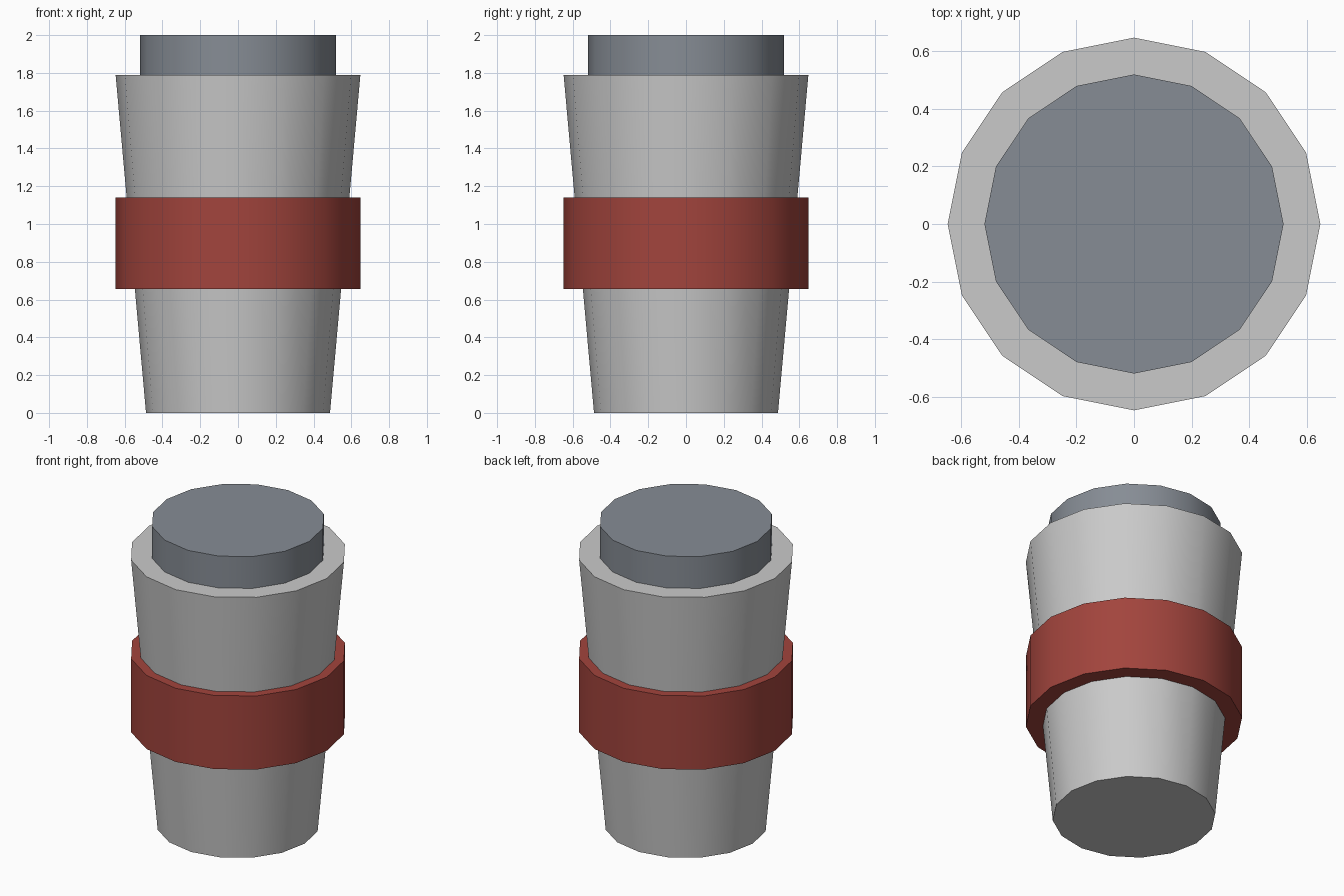
import bpy
import math

if "Cube" in bpy.data.objects:
    bpy.data.objects.remove(bpy.data.objects["Cube"])

SIDES = 16


def material(name, rgb):
    mat = bpy.data.materials.new(name)
    mat.diffuse_color = (*rgb, 1.0)
    mat.use_nodes = True
    mat.node_tree.nodes["Principled BSDF"].inputs["Base Color"].default_value = mat.diffuse_color
    return mat


def drum(name, r_bottom, r_top, z0, z1, mat):
    """Closed 16-sided drum or taper, smooth around the wall with sharp rims."""
    bpy.ops.mesh.primitive_cone_add(
        vertices=SIDES, radius1=r_bottom, radius2=r_top, depth=z1 - z0,
        end_fill_type='NGON', location=(0, 0, (z0 + z1) / 2))
    obj = bpy.context.object
    obj.name = name
    obj.data.materials.append(mat)
    bpy.ops.object.shade_smooth_by_angle(angle=math.radians(35))
    return obj


light_grey = material("light_grey", (0.59, 0.59, 0.59))
slate = material("slate_grey", (0.24, 0.265, 0.30))
red = material("brick_red", (0.36, 0.058, 0.046))

# Tapered cup
drum("cup_body", 0.487, 0.648, 0.0, 1.79, light_grey)
# Grip band around the middle
drum("grip_band", 0.648, 0.648, 0.655, 1.14, red)
# Raised lid
drum("lid", 0.52, 0.52, 1.79, 2.0, slate)
